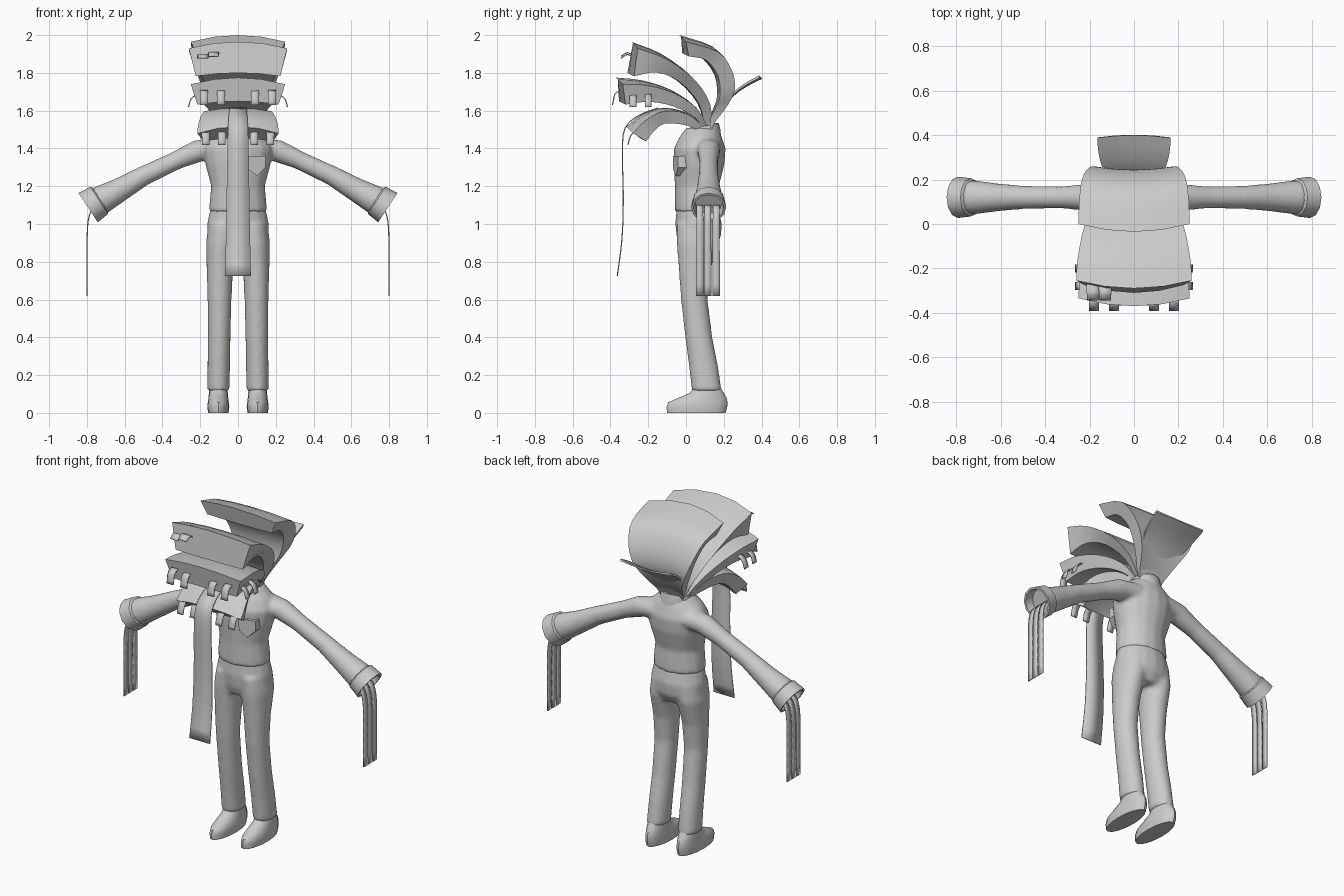
import bpy, bmesh, math
from mathutils import Vector as V

if "Cube" in bpy.data.objects:
    bpy.data.objects.remove(bpy.data.objects["Cube"])

grey = bpy.data.materials.new("light grey")
grey.use_nodes = True
grey.diffuse_color = (0.6, 0.6, 0.6, 1)
grey.node_tree.nodes["Principled BSDF"].inputs["Base Color"].default_value = (0.6, 0.6, 0.6, 1)


def finish(name, bm, angle=40):
    bmesh.ops.recalc_face_normals(bm, faces=bm.faces)
    mesh = bpy.data.meshes.new(name)
    bm.to_mesh(mesh)
    bm.free()
    mesh.materials.append(grey)
    ob = bpy.data.objects.new(name, mesh)
    bpy.context.collection.objects.link(ob)
    bpy.ops.object.select_all(action='DESELECT')
    bpy.context.view_layer.objects.active = ob
    ob.select_set(True)
    bpy.ops.object.shade_smooth_by_angle(angle=math.radians(angle))
    return ob


def ring(c, u, v, n=16):
    return [V(c) + V(u) * math.cos(2 * math.pi * i / n) + V(v) * math.sin(2 * math.pi * i / n)
            for i in range(n)]


def level(x, z, rx, y0, y1, n=16, tilt=0):
    return ring((x, (y0 + y1) / 2, z), (rx, 0, 0), (0, (y1 - y0) / 2, tilt), n)


def loft(bm, rings):
    loops = [[bm.verts.new(p) for p in r] for r in rings]
    n = len(loops[0])
    for a, b in zip(loops, loops[1:]):
        for i in range(n):
            bm.faces.new((a[i], a[(i + 1) % n], b[(i + 1) % n], b[i]))
    bm.faces.new(loops[0][::-1])
    bm.faces.new(loops[-1])


def spline(pts, steps=3):
    # Catmull-Rom through the points
    p = [V(q) for q in pts]
    p = [2 * p[0] - p[1]] + p + [2 * p[-1] - p[-2]]
    out = []
    for a, b, c, d in zip(p, p[1:], p[2:], p[3:]):
        for k in range(steps):
            t = k / steps
            out.append(0.5 * (2 * b + (c - a) * t + (2 * a - 5 * b + 4 * c - d) * t * t
                              + (3 * b - a - 3 * c + d) * t ** 3))
    return out + [p[-2]]


def ribbon(name, pts, w0, w1, side=(1, 0, 0), thick=0.006):
    # flat hanging strip that widens from w0 to w1
    bm = bmesh.new()
    path = spline(pts)
    rows = []
    for i, p in enumerate(path):
        w = w0 + (w1 - w0) * i / (len(path) - 1)
        rows.append([bm.verts.new(p + V(side) * w * s) for s in (-1, 1)])
    for a, b in zip(rows, rows[1:]):
        bm.faces.new((a[0], a[1], b[1], b[0]))
    ob = finish(name, bm)
    ob.modifiers.new("thickness", 'SOLIDIFY').thickness = thick
    return ob


def blend(ob):
    # fuse overlapping volumes into one soft skin
    r = ob.modifiers.new("fuse", 'REMESH')
    r.mode, r.voxel_size, r.use_smooth_shade = 'VOXEL', 0.011, True
    s = ob.modifiers.new("soften", 'SMOOTH')
    s.factor, s.iterations = 0.5, 8


def plume(name, outer, inner, w_base, w_tip, bow=0.035, taper=0.86):
    # curved slab; paths run from base to tip in (y, z)
    bm = bmesh.new()
    top, low = (spline([(0, y, z) for y, z in path]) for path in (outer, inner))
    cols = [-1, -0.5, 0, 0.5, 1]
    rings = []
    for i, (a, b) in enumerate(zip(top, low)):
        t = i / (len(top) - 1)
        w = w_base + (w_tip - w_base) * math.sin(t * math.pi / 2)
        upper = [a + V((u * w, bow * t * u * u, -bow * t * u * u)) for u in cols]
        lower = [b + V((u * w * taper, bow * t * u * u, -bow * t * u * u * 0.5)) for u in cols]
        rings.append(upper + lower[::-1])
    loft(bm, rings)
    return finish(name, bm, 35)


# Shirt with sleeves
bm = bmesh.new()
loft(bm, [level(0, *r) for r in (
    (1.065, .155, -.06, .18), (1.1, .153, -.06, .18), (1.2, .143, -.06, .175),
    (1.32, .175, -.065, .205), (1.4, .185, -.065, .21), (1.46, .15, -.035, .19),
    (1.51, .09, 0, .17))])
AX, PERP = V((.83, 0, -.55)), V((.55, 0, .83))
for s in (-1, 1):
    loft(bm, [ring((s * x, .12, z), (0, r, 0), (s * PERP.x * r, 0, PERP.z * r)) for x, z, r in (
        (.08, 1.4, .07), (.2, 1.39, .062), (.33, 1.335, .05), (.5, 1.255, .053),
        (.62, 1.185, .064), (.74, 1.12, .08))])
blend(finish("shirt", bm))

# Trousers
bm = bmesh.new()
loft(bm, [level(0, *r) for r in (
    (.87, .14, -.03, .15), (.93, .165, -.05, .185), (1.0, .165, -.057, .19), (1.09, .145, -.05, .17))])
for s in (-1, 1):
    loft(bm, [level(s * x, *r) for x, *r in (
        (.104, .115, .06, .03, .19), (.102, .25, .06, .015, .17), (.1, .4, .061, -.005, .14),
        (.098, .6, .064, -.027, .115), (.096, .75, .07, -.038, .13), (.09, .9, .08, -.05, .17),
        (.08, 1.0, .075, -.05, .17))])
blend(finish("trousers", bm))

# Collar, hollow at the top
bm = bmesh.new()
loft(bm, [level(0, z, r, .085 - r, .085 + r, 16, .02) for z, r in (
    (1.45, .1), (1.48, .097), (1.515, .088), (1.515, .075), (1.48, .075))])
finish("collar", bm)

for s, label in ((-1, "right"), (1, "left")):
    # Shoe
    bm = bmesh.new()
    loft(bm, [level(s * .104, *r) for r in (
        (0, .054, -.1, .21), (.03, .058, -.103, .218), (.055, .056, -.095, .22),
        (.08, .052, -.04, .215), (.105, .05, .02, .2), (.14, .045, .045, .18))])
    finish(label + "_shoe", bm)
    # Cuff, open towards the hand
    bm = bmesh.new()
    rings = []
    for d, r in ((-.012, .07), (0, .086), (.07, .093), (.07, .08), (.02, .072)):
        c = V((.735, .12, 1.125)) + AX * d
        rings.append(ring((s * c.x, c.y, c.z), (0, r, 0), (s * PERP.x * r, 0, PERP.z * r), 12))
    loft(bm, rings)
    finish(label + "_cuff", bm)
    # Strips hanging from the cuff
    for i, y in enumerate((.073, .115, .16)):
        ribbon(f"{label}_hand_strip_{i}", [(s * .755, y, 1.1), (s * .785, y, 1.06),
               (s * .8, y, .98), (s * .802, y, .8), (s * .802, y, .62)], .018, .019, (0, 1, 0))

# Head plumes fanning out of the collar
plume("crown_plume",
      [(.12, 1.5), (.21, 1.63), (.245, 1.73), (.22, 1.84), (.14, 1.94), (-.035, 2.0)],
      [(.1, 1.5), (.14, 1.6), (.165, 1.68), (.15, 1.79), (.08, 1.88), (-.02, 1.905)], .07, .25)
plume("upper_plume",
      [(.13, 1.5), (.12, 1.64), (.03, 1.78), (-.13, 1.9), (-.29, 1.965)],
      [(.1, 1.5), (.06, 1.64), (-.05, 1.76), (-.18, 1.815), (-.31, 1.8)], .07, .26)
plume("middle_plume",
      [(.12, 1.5), (.05, 1.62), (-.08, 1.71), (-.23, 1.76), (-.37, 1.775)],
      [(.1, 1.49), (.04, 1.565), (-.08, 1.63), (-.22, 1.66), (-.355, 1.65)], .07, .25)
plume("lower_plume",
      [(.1, 1.51), (0, 1.59), (-.13, 1.615), (-.24, 1.575), (-.315, 1.515)],
      [(.08, 1.48), (0, 1.525), (-.13, 1.54), (-.2, 1.5), (-.245, 1.455)], .08, .215)

# Thin swept sheet at the back
plume("back_plume",
      [(.13, 1.51), (.18, 1.605), (.25, 1.685), (.32, 1.735), (.4, 1.775)],
      [(.138, 1.505), (.188, 1.6), (.256, 1.68), (.325, 1.729), (.402, 1.768)],
      .075, .165, -.012, 1)

# Long front strip
ribbon("front_strip", [(0, -.15, 1.617), (0, -.25, 1.578), (0, -.325, 1.51), (0, -.34, 1.38),
                       (0, -.335, 1.15), (0, -.342, .92), (0, -.367, .725)], .045, .068)

# Small tabs on the plume edges
for s, label in ((-1, "right"), (1, "left")):
    for i, x in enumerate((.09, .18)):
        ribbon(f"{label}_middle_tab_{i}", [(s * x, -.345, 1.71), (s * x, -.378, 1.69),
               (s * x, -.392, 1.63)], .022, .022)
        ribbon(f"{label}_lower_tab_{i}", [(s * x * .95, -.265, 1.5), (s * x * .95, -.295, 1.47),
               (s * x * .95, -.31, 1.42)], .022, .02)
    for i, y in enumerate((-.28, -.2)):
        ribbon(f"{label}_side_tab_{i}", [(s * .215, y, 1.69), (s * .25, y, 1.665),
               (s * .265, y, 1.62)], .018, .018, (0, 1, 0))
for i, (x, z) in enumerate(((-.185, 1.89), (-.13, 1.9))):
    ribbon(f"upper_tab_{i}", [(x, -.27, z - .01), (x, -.31, z + .01), (x, -.345, z - .01)], .03, .026)

# Chest pocket
bm = bmesh.new()
shape = ((.05, 1.36), (.145, 1.36), (.145, 1.3), (.1, 1.255), (.055, 1.29))
loft(bm, [[V((x, y + x * .3, z)) for x, z in shape] for y in (0, -.085)])
finish("chest_pocket", bm, 20)
